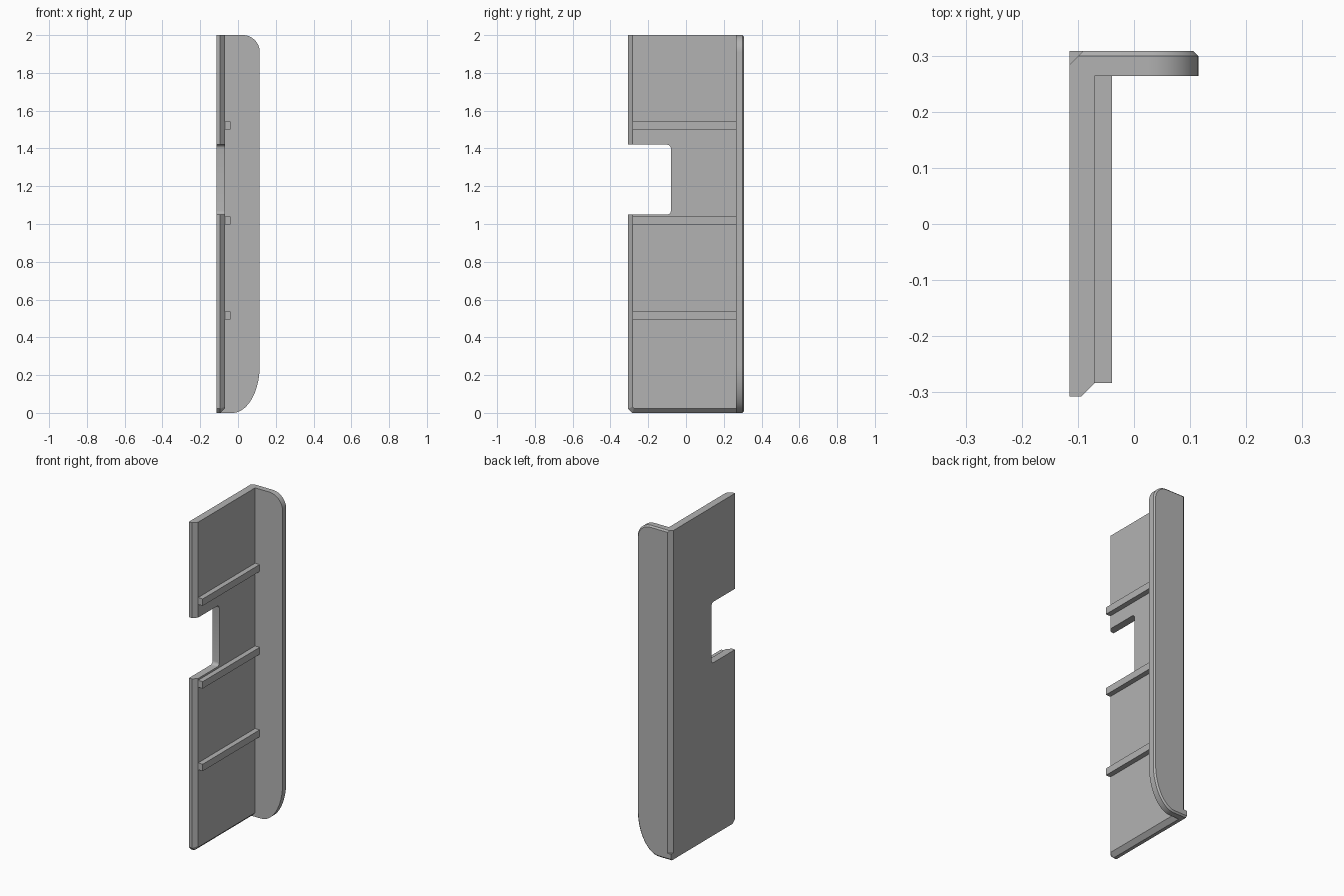
import bpy, bmesh
from math import sin, cos, pi

if "Cube" in bpy.data.objects:
    bpy.data.objects.remove(bpy.data.objects["Cube"], do_unlink=True)

GREY = (0.45, 0.45, 0.45, 1)
mat = bpy.data.materials.new("plain grey")
mat.use_nodes = True
mat.diffuse_color = GREY
mat.node_tree.nodes["Principled BSDF"].inputs["Base Color"].default_value = GREY

LEFT, INNER, RIGHT = -0.115, -0.07, 0.115
FRONT, PLATE, BACK = -0.307, 0.264, 0.308


def arc(cx, cz, rx, rz, start, end, n):
    """Points on an elliptical arc, angles in quarter turns."""
    angles = [(start + (end - start) * i / n) * pi / 2 for i in range(n + 1)]
    return [(cx + rx * cos(a), cz + rz * sin(a)) for a in angles]


def prism(name, outline, shift, chamfer=0, chamfer_rule=None):
    """Extrude a 3D outline by a vector, chamfering the far edges picked by a rule."""
    bm = bmesh.new()
    face = bm.faces.new([bm.verts.new(p) for p in outline])
    out = bmesh.ops.extrude_face_region(bm, geom=[face], use_keep_orig=True)
    far = [v for v in out["geom"] if isinstance(v, bmesh.types.BMVert)]
    bmesh.ops.translate(bm, verts=far, vec=shift)
    bmesh.ops.recalc_face_normals(bm, faces=bm.faces[:])
    if chamfer_rule:
        edges = [e for e in bm.edges if all(v in far for v in e.verts)
                 and chamfer_rule((e.verts[0].co + e.verts[1].co) / 2)]
        bmesh.ops.bevel(bm, geom=edges, offset=chamfer, segments=1,
                        affect='EDGES', clamp_overlap=False)
    bmesh.ops.recalc_face_normals(bm, faces=bm.faces[:])
    mesh = bpy.data.meshes.new(name)
    bm.to_mesh(mesh)
    bm.free()
    mesh.materials.append(mat)
    obj = bpy.data.objects.new(name, mesh)
    bpy.context.collection.objects.link(obj)
    return obj


def smooth(obj):
    bpy.ops.object.select_all(action='DESELECT')
    obj.select_set(True)
    bpy.context.view_layer.objects.active = obj
    bpy.ops.object.shade_smooth_by_angle(angle=0.5)


# Side panel with a rounded notch in its front edge
notch_low, notch_high, notch_y, r = 1.05, 1.42, -0.08, 0.02
panel_yz = [(-0.285, 0), (PLATE, 0), (PLATE, 2), (FRONT, 2), (FRONT, notch_high)]
panel_yz += arc(notch_y - r, notch_high - r, r, r, 1, 0, 5)
panel_yz += arc(notch_y - r, notch_low + r, r, r, 0, -1, 5)
panel_yz += [(FRONT, notch_low), (FRONT, 0.022)]
panel = prism("side_panel", [(LEFT, y, z) for y, z in panel_yz], (INNER - LEFT, 0, 0),
              0.024, lambda c: c.y < FRONT + 0.015 or c.z < 0.02)
smooth(panel)

# Back plate with a round top corner and a long elliptical bottom corner
plate_xz = [(LEFT, 2), (LEFT, 0)]
plate_xz += arc(-0.03, 0.25, RIGHT + 0.03, 0.25, -1, 0, 20)
plate_xz += arc(RIGHT - 0.09, 1.91, 0.09, 0.09, 0, 1, 12)
plate = prism("back_plate", [(x, PLATE, z) for x, z in plate_xz], (0, BACK - PLATE, 0),
              0.009, lambda c: c.x > LEFT + 0.001)

# Long chamfer on the back corner, stopping just above the bottom
cut = 0.024
cutter = prism("corner_cutter", [(LEFT - cut, BACK, 0.04), (LEFT + cut, BACK + 0.0, 0.04),
                                 (LEFT + cut * 2, BACK + cut, 0.04),
                                 (LEFT - cut, BACK + cut, 0.04)], (0, 0, 2.1))
for v, (x, y) in zip(cutter.data.vertices, 2 * [(LEFT - cut, BACK - 2 * cut),
                                                (LEFT + 2 * cut, BACK + cut),
                                                (LEFT + cut, BACK + 2 * cut),
                                                (LEFT - 2 * cut, BACK - cut)]):
    v.co.x, v.co.y = x, y
mod = plate.modifiers.new("corner chamfer", 'BOOLEAN')
mod.operation, mod.solver, mod.object = 'DIFFERENCE', 'EXACT', cutter
smooth(plate)
bpy.ops.object.modifier_apply(modifier=mod.name)
bpy.data.objects.remove(cutter, do_unlink=True)

# Shelf rails on the inner face
for name, z in (("lower", 0.495), ("middle", 0.997), ("upper", 1.5)):
    x0, x1, h = INNER, -0.039, 0.042
    prism(name + "_rail", [(x0, -0.283, z), (x1, -0.283, z), (x1, -0.283, z + h),
                           (x0, -0.283, z + h)], (0, PLATE + 0.283, 0))
